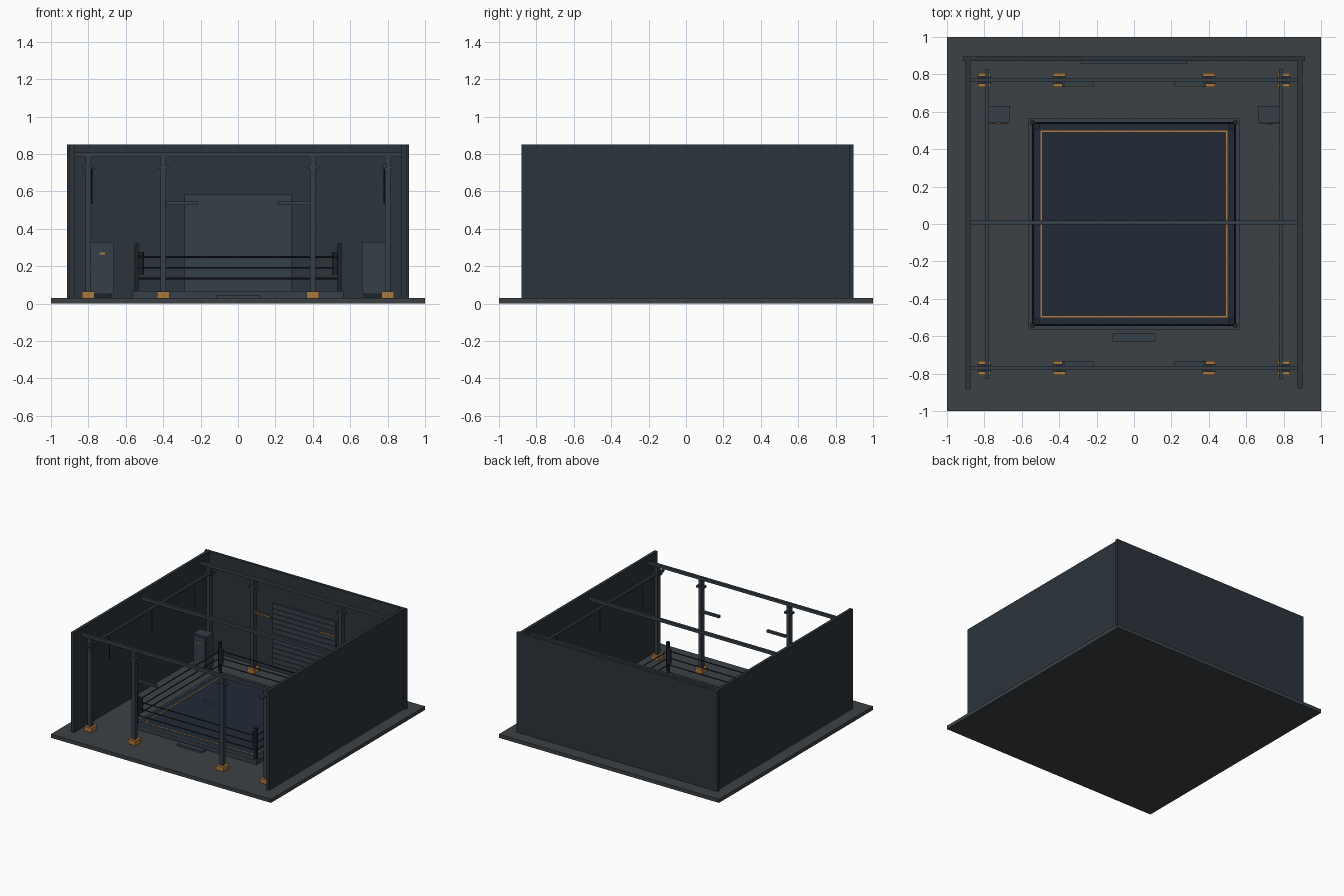
import bpy
from math import pi

if "Cube" in bpy.data.objects:
    bpy.data.objects.remove(bpy.data.objects["Cube"])


def colour(name, r, g, b):
    m = bpy.data.materials.new(name)
    m.diffuse_color = (r, g, b, 1)
    m.use_nodes = True
    m.node_tree.nodes["Principled BSDF"].inputs["Base Color"].default_value = m.diffuse_color
    return m


FLOOR = colour("concrete", 0.045, 0.053, 0.06)
WALL = colour("wall_slate", 0.024, 0.034, 0.043)
STEEL = colour("steel", 0.035, 0.05, 0.064)
DARK = colour("dark_steel", 0.012, 0.016, 0.022)
MAT = colour("mat_navy", 0.016, 0.023, 0.037)
AMBER = colour("amber", 0.42, 0.19, 0.045)


def box(name, x0, x1, y0, y1, z0, z1, mat):
    """Box given by its extents."""
    bpy.ops.mesh.primitive_cube_add(size=1, location=((x0 + x1) / 2, (y0 + y1) / 2, (z0 + z1) / 2))
    o = bpy.context.object
    o.name = name
    o.scale = (abs(x1 - x0), abs(y1 - y0), z1 - z0)
    o.data.materials.append(mat)
    return o


def block(name, cx, cy, w, d, z0, z1, mat):
    """Box given by its plan centre and plan size."""
    return box(name, cx - w / 2, cx + w / 2, cy - d / 2, cy + d / 2, z0, z1, mat)


def rod(name, loc, r, length, mat, rot=(0, 0, 0), sides=12):
    bpy.ops.mesh.primitive_cylinder_add(vertices=sides, radius=r, depth=length, location=loc, rotation=rot)
    o = bpy.context.object
    o.name = name
    o.data.materials.append(mat)
    bpy.ops.object.shade_smooth_by_angle()
    return o


# Room shell
box("floor_slab", -1, 1, -1, 1, 0, 0.03, FLOOR)
box("back_wall", -0.915, 0.915, 0.872, 0.895, 0.03, 0.85, WALL)
for s in (-1, 1):
    box("side_wall", s * 0.875, s * 0.9, -0.88, 0.872, 0.03, 0.85, WALL)

# Columns with amber footings and cap plates
for sy in (-1, 1):
    y = sy * 0.77
    for x in (-0.8, -0.4, 0.4, 0.8):
        block("column_footing", x, y, 0.066, 0.074, 0.03, 0.066, AMBER)
        block("column", x, y, 0.03, 0.034, 0.066, 0.785, STEEL)
        block("column_cap", x, y, 0.064, 0.044, 0.72, 0.736, STEEL)
    # Lamp arms on the inner columns
    for sx in (-1, 1):
        ya = sy * 0.747
        box("lamp_arm", sx * 0.215, sx * 0.385, ya - 0.011, ya + 0.011, 0.528, 0.546, STEEL)
        if sy > 0:
            box("lamp_strip", sx * 0.22, sx * 0.365, ya - 0.014, ya - 0.01, 0.531, 0.541, AMBER)

# Roof beams
for y in (-0.77, 0.007, 0.77):
    block("cross_beam", 0, y, 1.75, 0.022, 0.784, 0.808, STEEL)
for s in (-1, 1):
    block("side_rail", s * 0.785, 0, 0.02, 1.66, 0.728, 0.746, STEEL)
    for y in (-0.55, 0, 0.55):
        rod("hanging_cable", (s * 0.782, y, 0.632), 0.003, 0.2, DARK, sides=8)

# Ring platform, mat and amber border
block("ring_platform", 0, 0, 1.13, 1.13, 0.03, 0.058, STEEL)
block("ring_mat", 0, 0, 1.09, 1.09, 0.058, 0.066, MAT)
for s in (-1, 1):
    block("border_line", 0, s * 0.496, 1.0, 0.008, 0.066, 0.068, AMBER)
    block("border_line", s * 0.496, 0, 0.008, 0.984, 0.066, 0.068, AMBER)
    # Raised platform edging
    block("platform_edge", 0, s * 0.555, 1.13, 0.02, 0.058, 0.067, STEEL)
    block("platform_edge", s * 0.555, 0, 0.02, 1.09, 0.058, 0.067, STEEL)

# Corner posts, corner pads and ropes
for sx in (-1, 1):
    for sy in (-1, 1):
        block("corner_post", sx * 0.543, sy * 0.543, 0.023, 0.023, 0.06, 0.322, DARK)
        rod("corner_pad", (sx * 0.522, sy * 0.522, 0.215), 0.019, 0.12, DARK, sides=16)
for z in (0.135, 0.192, 0.25):
    for s in (-1, 1):
        rod("rope", (0, s * 0.54, z), 0.0045, 1.08, DARK, (0, pi / 2, 0), 8)
        rod("rope", (s * 0.54, 0, z), 0.0045, 1.08, DARK, (pi / 2, 0, 0), 8)

# Entry step
box("entry_step", -0.115, 0.115, -0.63, -0.585, 0.03, 0.046, STEEL)

# Slatted shutter on the back wall
box("shutter_panel", -0.283, 0.283, 0.864, 0.873, 0.06, 0.585, STEEL)
n, z0, z1 = 13, 0.06, 0.587
pitch = (z1 - z0) / n
for i in range(n):
    z = z0 + i * pitch
    box("shutter_slat", -0.285, 0.285, 0.856, 0.866, z + 0.002, z + pitch - 0.002, STEEL)

# Lockers
for s in (-1, 1):
    x = s * 0.725
    block("locker_plinth", x, 0.585, 0.105, 0.075, 0.03, 0.055, DARK)
    block("locker_body", x, 0.586, 0.122, 0.088, 0.055, 0.33, STEEL)
    block("locker_door", x, 0.54, 0.1, 0.008, 0.067, 0.316, STEEL)
    block("locker_handle", x, 0.534, 0.03, 0.006, 0.264, 0.273, AMBER if s < 0 else STEEL)
